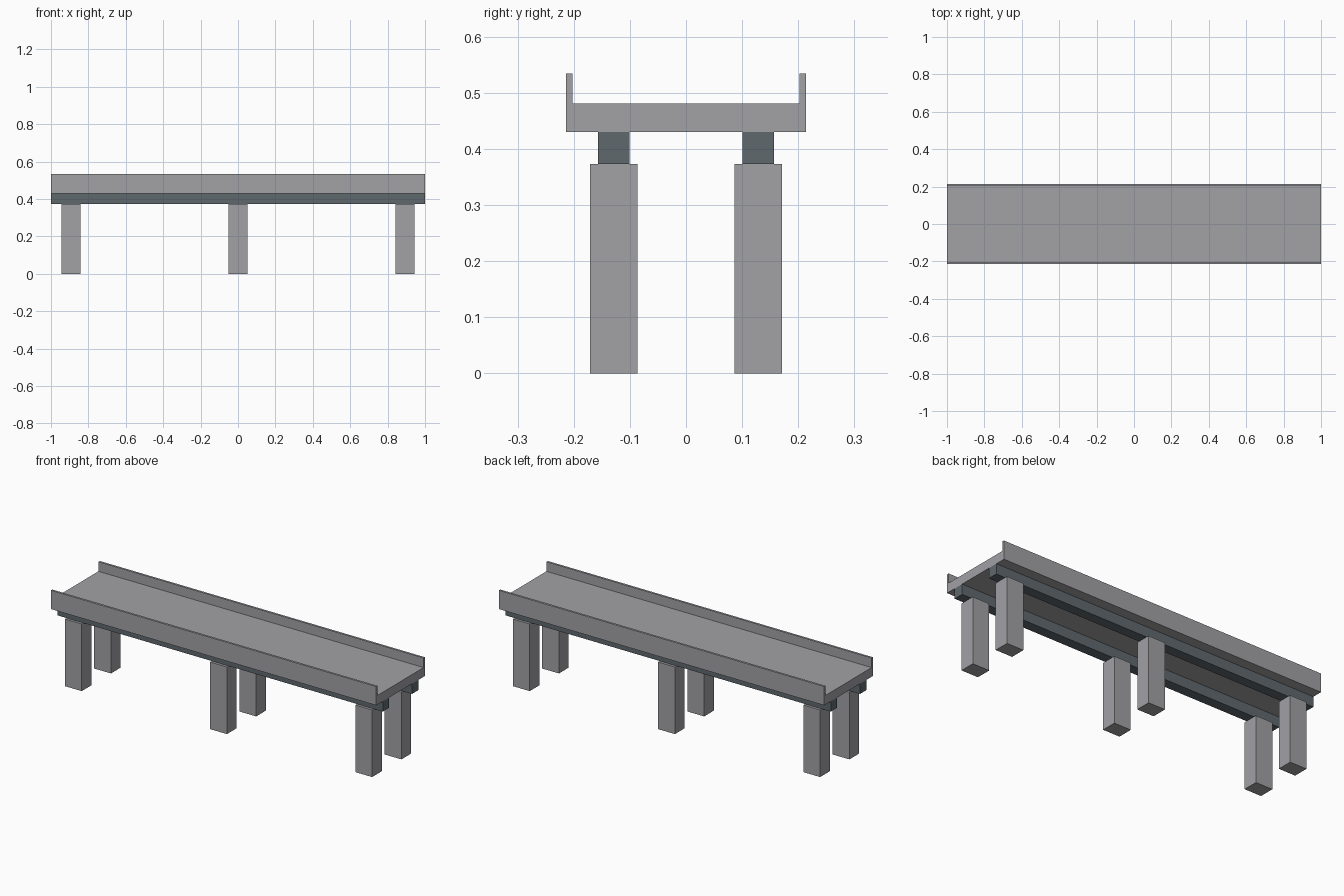
import bpy
import bmesh
from mathutils import Matrix, Vector

if "Cube" in bpy.data.objects:
    bpy.data.objects.remove(bpy.data.objects["Cube"], do_unlink=True)


def make_material(name, rgb):
    mat = bpy.data.materials.new(name)
    mat.use_nodes = True
    mat.diffuse_color = (*rgb, 1)
    bsdf = mat.node_tree.nodes["Principled BSDF"]
    bsdf.inputs["Base Color"].default_value = (*rgb, 1)
    bsdf.inputs["Roughness"].default_value = 0.8
    return mat


concrete = make_material("concrete", (0.36, 0.36, 0.38))
steel = make_material("girder_steel", (0.115, 0.14, 0.155))


def finish(name, bm, mat):
    bmesh.ops.recalc_face_normals(bm, faces=bm.faces)
    mesh = bpy.data.meshes.new(name)
    bm.to_mesh(mesh)
    bm.free()
    mesh.materials.append(mat)
    obj = bpy.data.objects.new(name, mesh)
    bpy.context.collection.objects.link(obj)


def box(name, centre, size, mat):
    bm = bmesh.new()
    bmesh.ops.create_cube(bm, size=1, matrix=Matrix.LocRotScale(centre, None, size))
    finish(name, bm, mat)


LENGTH = 2.0
PIER_TOP, DECK_BOTTOM, ROAD, PARAPET_TOP = 0.373, 0.43, 0.481, 0.534
HALF_WIDTH, INNER = 0.214, 0.202
GIRDER_Y = 0.1285

# Deck with raised parapets: one trough profile swept along the span
half = [(HALF_WIDTH, DECK_BOTTOM), (HALF_WIDTH, PARAPET_TOP),
        (INNER, PARAPET_TOP), (INNER, ROAD)]
profile = half + [(-y, z) for y, z in reversed(half)]
bm = bmesh.new()
end = bm.faces.new([bm.verts.new((-LENGTH / 2, y, z)) for y, z in profile])
sweep = bmesh.ops.extrude_face_region(bm, geom=[end], use_keep_orig=True)
moved = [v for v in sweep["geom"] if isinstance(v, bmesh.types.BMVert)]
bmesh.ops.translate(bm, verts=moved, vec=Vector((LENGTH, 0, 0)))
finish("deck", bm, concrete)

# Girders and the piers beneath them
for side, sign in (("front", -1), ("back", 1)):
    y = sign * GIRDER_Y
    box(f"{side}_girder", Vector((0, y, (PIER_TOP + DECK_BOTTOM) / 2)),
        Vector((LENGTH, 0.056, DECK_BOTTOM - PIER_TOP)), steel)
    for place, x in (("right", -0.893), ("middle", 0), ("left", 0.893)):
        box(f"{side}_{place}_pier", Vector((x, y, PIER_TOP / 2)),
            Vector((0.103, 0.085, PIER_TOP)), concrete)
